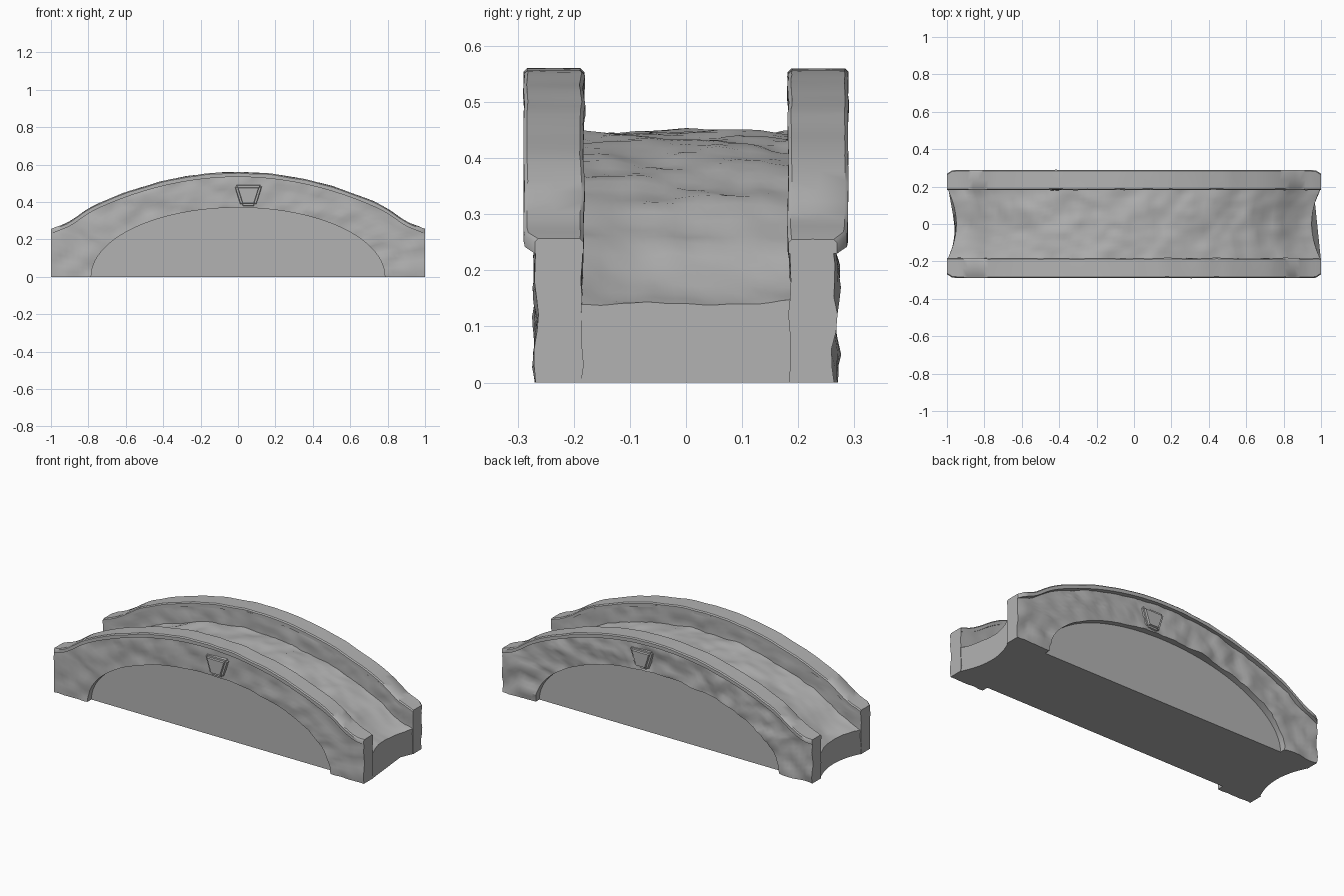
import bpy, bmesh, math
from mathutils import Vector, noise

cube = bpy.data.objects.get("Cube")
if cube:
    bpy.data.objects.remove(cube, do_unlink=True)

stone = bpy.data.materials.new("grey_stone")
stone.use_nodes = True
COLOUR = (0.45, 0.45, 0.45, 1)
stone.diffuse_color = COLOUR
stone.node_tree.nodes["Principled BSDF"].inputs["Base Color"].default_value = COLOUR

SPAN, RISE = 0.785, 0.37      # arch opening
INNER = 0.185                 # inner face of the parapets
CAP = 0.026                   # coping thickness
STEPS = 72


def crown(x):
    """Height of the coping along the bridge, with a small flare at the ends."""
    return 0.56 - 0.3 * x * x - 0.02 * math.exp(-((abs(x) - 0.9) / 0.08) ** 2)


def rough(x, y, z, freq, amount):
    p = Vector((x, y, z)) * freq
    return amount * (noise.noise(p) + 0.5 * noise.noise(p * 2.3))


def finish(name, bm, angle=28):
    bmesh.ops.recalc_face_normals(bm, faces=bm.faces[:])
    mesh = bpy.data.meshes.new(name)
    bm.to_mesh(mesh)
    bm.free()
    mesh.materials.append(stone)
    obj = bpy.data.objects.new(name, mesh)
    bpy.context.collection.objects.link(obj)
    bpy.ops.object.select_all(action='DESELECT')
    obj.select_set(True)
    bpy.context.view_layer.objects.active = obj
    bpy.ops.object.shade_smooth_by_angle(angle=math.radians(angle))
    return obj


def loft(name, loops, angle=28):
    """Skin a row of closed cross-sections and close both ends."""
    bm = bmesh.new()
    rings = [[bm.verts.new(p) for p in loop] for loop in loops]
    n = len(rings[0])
    for a, b in zip(rings, rings[1:]):
        for i in range(n):
            j = (i + 1) % n
            bm.faces.new((a[i], a[j], b[j], b[i]))
    bm.faces.new(rings[0])
    bm.faces.new(rings[-1])
    return finish(name, bm, angle)


xs = [-1 + 2 * i / STEPS for i in range(STEPS + 1)]


# Arched side wall, swept around the opening from foot to foot
def side_wall(name, side, face, amount):
    end = crown(1) - CAP / 2
    foot = [(1, end * i / 8) for i in range(8)]
    outline = [(-x, z) for x, z in foot]
    outline += [(x, crown(x) - CAP / 2) for x in xs]
    outline += foot[::-1]
    loops = []
    for ox, oz in outline:
        a = math.atan2(2 * oz, ox)
        ix, iz = SPAN * math.cos(a), RISE * math.sin(a)
        line = [(ix + (ox - ix) * k / 9, iz + (oz - iz) * k / 9) for k in range(10)]
        outer = [(x, side * (face + rough(x, side, z * 1.3, 10, amount)), z) for x, z in line]
        inner = [(x, side * (INNER + rough(x, side * 5, z * 1.3, 11, 0.007)), z)
                 for x, z in line[::-1]]
        loops.append(outer + inner)
    return loft(name, loops, 35)


# Coping strip with softened upper edges and slightly rounded ends
def coping(name, side):
    loops = []
    for x in xs:
        top = crown(x) + rough(x, side * 3, 0, 9, 0.004)
        tuck = 0.02 * max(0, (abs(x) - 0.96) / 0.04) ** 2
        wob = rough(x, side * 7, 0, 8, 0.004)
        lo, hi = INNER - 0.003 + wob, 0.289 - tuck + wob / 2
        low = crown(x) - CAP
        loops.append([(x, side * y, z) for y, z in (
            (lo, low), (lo, top - 0.006), (lo + 0.006, top), ((lo + hi) / 2, top + wob / 2),
            (hi - 0.006, top), (hi, top - 0.006), (hi, low))])
    return loft(name, loops, 40)


# Keystone: tapered block, wider at the top
def keystone(name, side, x, depth):
    bm = bmesh.new()
    bmesh.ops.create_cube(bm, size=1)
    for v in bm.verts:
        out = v.co.y * side > 0
        half = (0.085 if v.co.z > 0 else 0.045) * (0.8 if out else 1)
        z = 0.435 + v.co.z * (0.1 if out else 0.13)
        v.co = (x + math.copysign(half, v.co.x), side * (depth if out else 0.24), z)
    bmesh.ops.bevel(bm, geom=bm.edges[:], offset=0.01, segments=2, affect='EDGES')
    return finish(name, bm, 40)


for label, side, face, amount, kx, depth in (
        ("front", -1, 0.268, 0.009, 0.055, 0.288),
        ("back", 1, 0.264, 0.015, 0.1, 0.28)):
    side_wall(label + "_wall", side, face, amount)
    coping(label + "_coping", side)
    keystone(label + "_keystone", side, kx, depth)

# Walkway body: worn top, flat base, ends hollowed in plan
loops = []
COLS = 20
for x in xs:
    top, base = [], []
    for j in range(COLS + 1):
        t = -1 + 2 * j / COLS
        y = 0.19 * t
        px = x * (0.95 + 0.049 * t * t)
        z = crown(x) - 0.115 + rough(x, y * 0.8, 2, 10, 0.013)
        top.append((px, y, z))
        base.append((px, y, 0))
    loops.append(top + base[::-1])
loft("walkway", loops, 35)

# Flat infill closing the arch opening
arc = [math.pi * i / 48 for i in range(49)]
loft("arch_infill", [[(0.8 * math.cos(a), y, 0.382 * math.sin(a)) for a in arc]
                     for y in (-0.23, 0.23)])
